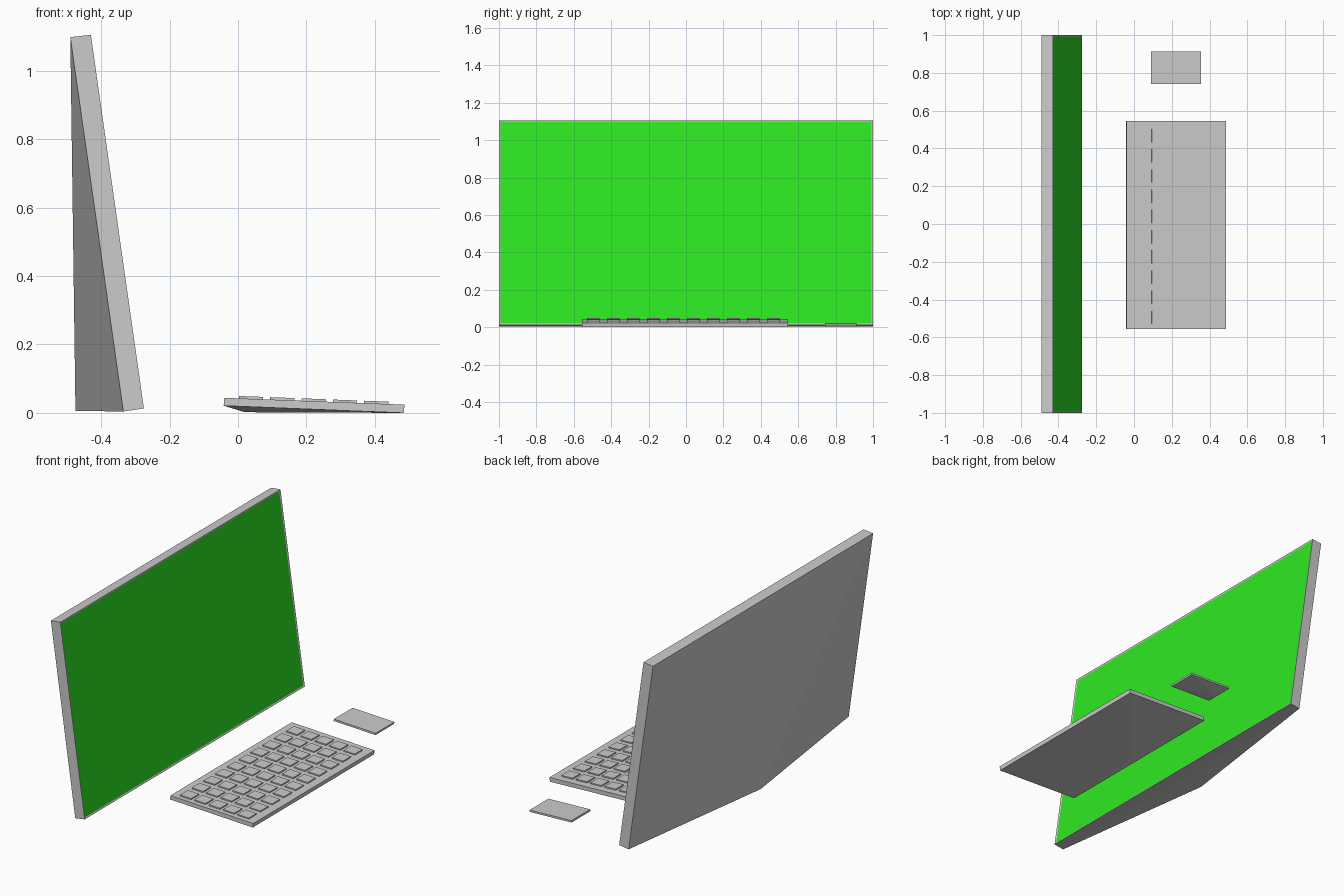
import bpy, bmesh, math
from mathutils import Matrix, Vector

if "Cube" in bpy.data.objects:
    bpy.data.objects.remove(bpy.data.objects["Cube"])


def finish(bm, name):
    mesh = bpy.data.meshes.new(name)
    bm.to_mesh(mesh)
    bm.free()
    obj = bpy.data.objects.new(name, mesh)
    bpy.context.collection.objects.link(obj)
    return obj


def tapered_slab(face, back, y0, y1, apex):
    """Thin slab with a front edge pair and back edge pair given as (x, z);
    the back face is poked out to a single apex point it rests on."""
    bm = bmesh.new()
    ring = [face[0], face[1], back[1], back[0]]
    a = [bm.verts.new((x, y0, z)) for x, z in ring]
    b = [bm.verts.new((x, y1, z)) for x, z in ring]
    bm.faces.new(a)
    bm.faces.new(b[::-1])
    sides = [bm.faces.new((a[i], b[i], b[(i + 1) % 4], a[(i + 1) % 4])) for i in range(4)]
    poked = bmesh.ops.poke(bm, faces=[sides[2]])
    poked["verts"][0].co = (apex[0], (y0 + y1) / 2, apex[1])
    bmesh.ops.recalc_face_normals(bm, faces=bm.faces)
    return bm, sides[0]


# Monitor body, with the front opening cut for the screen
bm, front = tapered_slab([(-0.43, 1.105), (-0.275, 0.013)],
                         [(-0.49, 1.098), (-0.335, 0.004)], -1, 1, (-0.475, 0.006))
bmesh.ops.inset_region(bm, faces=[front], thickness=0.012, depth=-0.003)
corners = [v.co.copy() for v in front.verts]
bmesh.ops.delete(bm, geom=[front], context='FACES_ONLY')
finish(bm, "monitor_body")

# Green screen panel
bm = bmesh.new()
panel = bm.faces.new([bm.verts.new(c) for c in corners])
panel.normal_update()
if panel.normal.x < 0:
    panel.normal_flip()
screen = finish(bm, "screen")
green = bpy.data.materials.new("screen_green")
green.diffuse_color = (0.027, 0.8, 0.016, 1)
green.use_nodes = True
green.node_tree.nodes["Principled BSDF"].inputs["Base Color"].default_value = green.diffuse_color
screen.data.materials.append(green)

# Keyboard base
left, right = Vector((-0.04, 0, 0.044)), Vector((0.487, 0, 0.024))
bm, _ = tapered_slab([(left.x, left.z), (right.x, right.z)],
                     [(-0.042, 0.021), (0.484, 0.0)], -0.557, 0.545, (0.02, 0.002))
finish(bm, "keyboard_base")

# Keys: 5 rows by 10 columns following the slope of the base
slope = (right.z - left.z) / (right.x - left.x)
tilt = Matrix.Rotation(-math.atan(slope), 4, 'Y')
bm = bmesh.new()
for row in range(5):
    for col in range(10):
        x = 0.038 + 0.0915 * row
        y = -0.495 + 0.107 * col
        z = left.z + slope * (x - left.x) + 0.003
        size = Matrix.Diagonal((0.071, 0.071, 0.008, 1))
        bmesh.ops.create_cube(bm, size=1, matrix=Matrix.Translation((x, y, z)) @ tilt @ size)
finish(bm, "keys")

# Touch pad
bm, _ = tapered_slab([(0.09, 0.022), (0.356, 0.012)],
                     [(0.089, 0.011), (0.355, 0.001)], 0.742, 0.912, (0.11, 0.002))
finish(bm, "touch_pad")
